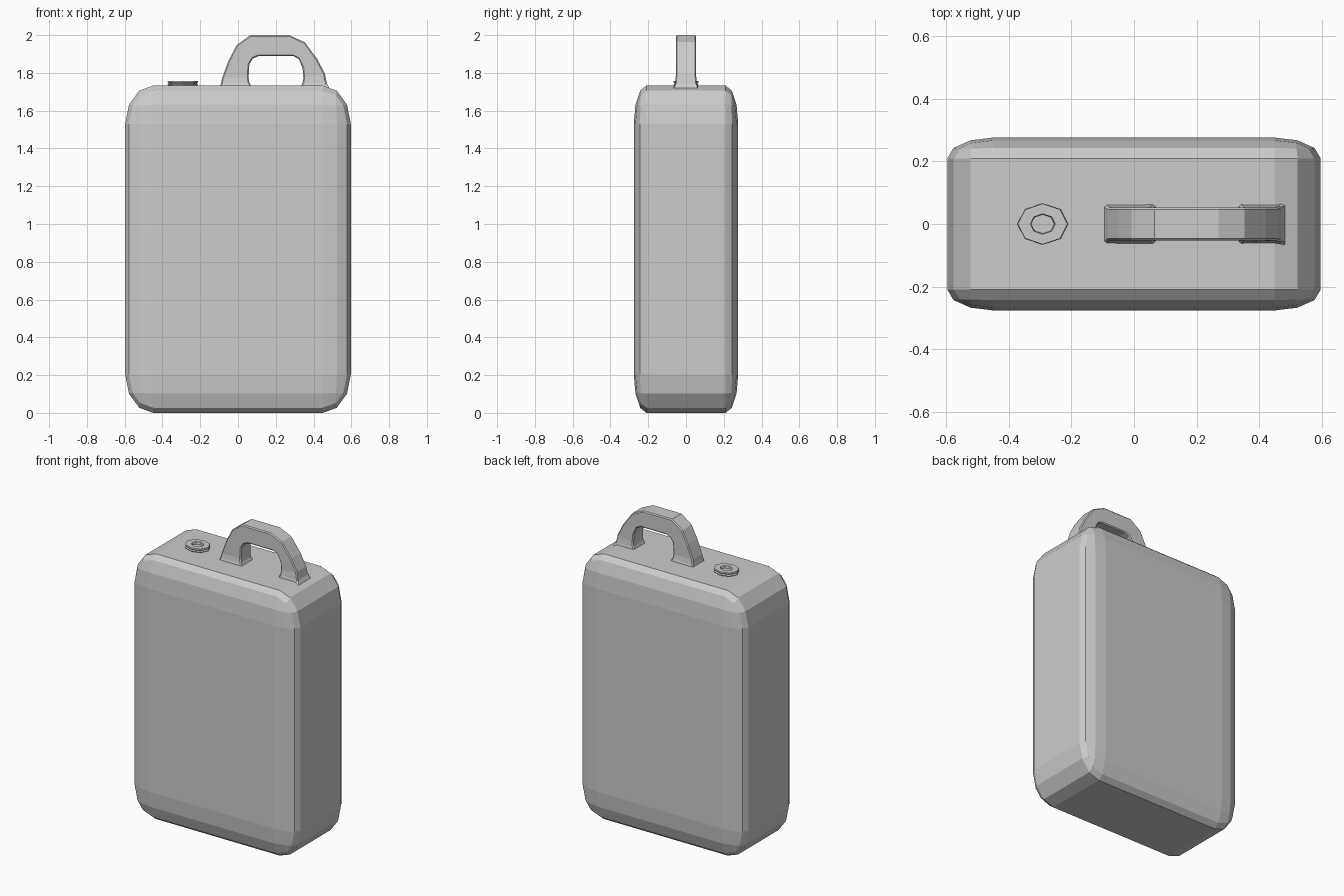
import bpy, bmesh
from math import sin, cos, pi
from mathutils import Vector

if "Cube" in bpy.data.objects:
    bpy.data.objects.remove(bpy.data.objects["Cube"])


def finish(name, bm):
    bmesh.ops.recalc_face_normals(bm, faces=bm.faces)
    me = bpy.data.meshes.new(name)
    bm.to_mesh(me)
    bm.free()
    ob = bpy.data.objects.new(name, me)
    bpy.context.collection.objects.link(ob)
    return ob


def loft(bm, rings, cap_start=True, cap_end=True):
    rows = [[bm.verts.new(p) for p in ring] for ring in rings]
    n = len(rows[0])
    for a, b in zip(rows, rows[1:]):
        for i in range(n):
            j = (i + 1) % n
            bm.faces.new((a[i], a[j], b[j], b[i]))
    if cap_start:
        bm.faces.new(rows[0][::-1])
    if cap_end:
        bm.faces.new(rows[-1])


# Body: a box bevelled in units of its corner radii, then stretched
size = Vector((1.194, 0.553, 1.733))
radius = Vector((0.148, 0.067, 0.203))
bm = bmesh.new()
bmesh.ops.create_cube(bm, size=1)
bmesh.ops.scale(bm, vec=[s / r for s, r in zip(size, radius)], verts=bm.verts)
bmesh.ops.bevel(bm, geom=bm.edges[:], offset=1, offset_type='OFFSET',
                segments=3, profile=0.5, affect='EDGES')
bmesh.ops.scale(bm, vec=radius, verts=bm.verts)
bmesh.ops.translate(bm, vec=(0, 0, size.z / 2), verts=bm.verts)
finish("body", bm)

# Handle: stations of outer x, z, inner x, z and half width, with flared feet
stations = [
    (-0.096, 1.725, 0.072, 1.725, 0.064),
    (-0.090, 1.745, 0.060, 1.750, 0.057),
    (-0.084, 1.775, 0.056, 1.775, 0.053),
    (-0.050, 1.865, 0.060, 1.846, 0.053),
    (-0.008, 1.947, 0.080, 1.877, 0.053),
    (0.065, 2.000, 0.110, 1.889, 0.053),
    (0.270, 2.000, 0.294, 1.889, 0.053),
    (0.353, 1.963, 0.322, 1.873, 0.053),
    (0.420, 1.873, 0.342, 1.825, 0.053),
    (0.460, 1.795, 0.346, 1.775, 0.053),
    (0.470, 1.745, 0.342, 1.750, 0.057),
    (0.474, 1.715, 0.332, 1.725, 0.064),
]


def section(ox, oz, ix, iz, w):
    o, i = Vector((ox, 0, oz)), Vector((ix, 0, iz))
    d = (i - o).normalized() * 0.007
    y = Vector((0, 1, 0))
    c = w - 0.006
    return [o - y * c, o + d - y * w, i - d - y * w, i - y * c,
            i + y * c, i - d + y * w, o + d + y * w, o + y * c]


bm = bmesh.new()
loft(bm, [section(*s) for s in stations])
finish("handle", bm)

# Fillet where the outer foot runs over the shoulder
bm = bmesh.new()
loft(bm, [[(0.43, -0.060, 1.715), (0.43, 0.060, 1.715),
           (0.43, 0.055, 1.748), (0.43, -0.055, 1.748)],
          [(0.470, -0.075, 1.700), (0.470, 0.075, 1.700),
           (0.470, 0.055, 1.745), (0.470, -0.055, 1.745)],
          [(0.495, -0.085, 1.690), (0.495, 0.085, 1.690),
           (0.488, 0.060, 1.712), (0.488, -0.060, 1.712)]])
finish("handle_fillet", bm)

# Cap: eight-sided lathe with a recessed centre
profile = [(0.072, 1.725), (0.081, 1.738), (0.074, 1.744), (0.081, 1.750),
           (0.079, 1.758), (0.040, 1.758), (0.037, 1.742)]
bm = bmesh.new()
loft(bm, [[(-0.292 + r * cos(k * pi / 4), 0.82 * r * sin(k * pi / 4), z)
           for k in range(8)] for r, z in profile])
finish("cap", bm)
